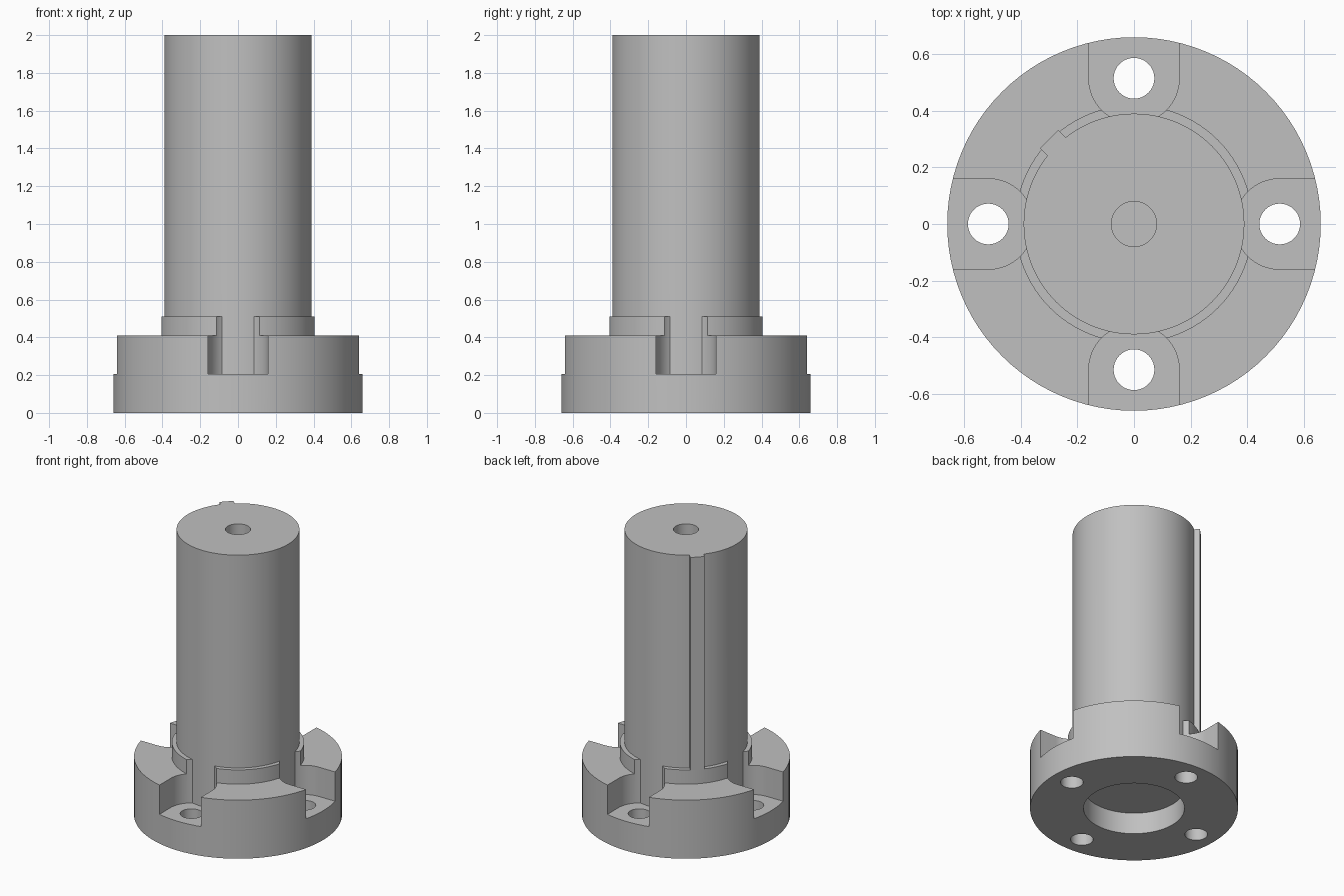
import bpy
import bmesh
from math import cos, sin, pi, radians

cube = bpy.data.objects.get("Cube")
if cube:
    bpy.data.objects.remove(cube, do_unlink=True)

# Single grey metal colour
GREY = (0.53, 0.53, 0.53, 1.0)
metal = bpy.data.materials.new("grey_metal")
metal.use_nodes = True
metal.diffuse_color = GREY
metal.node_tree.nodes["Principled BSDF"].inputs["Base Color"].default_value = GREY

# Main dimensions
FLANGE_R, COLLAR_R, SHAFT_R = 0.66, 0.42, 0.39
FLANGE_TOP, COLLAR_TOP, SHAFT_TOP = 0.41, 0.51, 2.0
SLOT_R, SLOT_FLOOR = 0.16, 0.205
BOLT_CIRCLE, BOLT_R = 0.515, 0.072


def arc(radius, cx=0.0, start=0.0, sweep=2 * pi, steps=96, closed=True):
    count = steps if closed else steps + 1
    return [(cx + radius * cos(start + sweep * i / steps),
             radius * sin(start + sweep * i / steps)) for i in range(count)]


def turn(points, angle):
    c, s = cos(angle), sin(angle)
    return [(x * c - y * s, x * s + y * c) for x, y in points]


def prism(name, outline, bottom, top):
    """Extrude a flat outline between two heights."""
    bm = bmesh.new()
    face = bm.faces.new([bm.verts.new((x, y, bottom)) for x, y in outline])
    extruded = bmesh.ops.extrude_face_region(bm, geom=[face])["geom"]
    for v in extruded:
        if isinstance(v, bmesh.types.BMVert):
            v.co.z = top
    bmesh.ops.recalc_face_normals(bm, faces=bm.faces)
    mesh = bpy.data.meshes.new(name)
    bm.to_mesh(mesh)
    bm.free()
    mesh.materials.append(metal)
    obj = bpy.data.objects.new(name, mesh)
    bpy.context.collection.objects.link(obj)
    return obj


def combine(target, tool, operation):
    """Apply an exact boolean and discard the tool."""
    mod = target.modifiers.new(operation.lower(), "BOOLEAN")
    mod.operation = operation
    mod.solver = "EXACT"
    mod.object = tool
    tool.hide_render = True
    bpy.context.view_layer.objects.active = target
    bpy.ops.object.modifier_apply(modifier=mod.name)
    bpy.data.objects.remove(tool, do_unlink=True)


# Round flange with a raised collar
body = prism("flanged_shaft", arc(FLANGE_R), 0, FLANGE_TOP)
combine(body, prism("collar", arc(COLLAR_R), 0.1, COLLAR_TOP), "UNION")

# Four U-shaped bolt pockets open to the rim
pocket = arc(SLOT_R, BOLT_CIRCLE, pi / 2, pi, 32, closed=False)
pocket += [(0.8, -SLOT_R), (0.8, SLOT_R)]
for i in range(4):
    cutter = prism("pocket_cutter", turn(pocket, i * pi / 2), SLOT_FLOOR, 0.7)
    combine(body, cutter, "DIFFERENCE")

# Shaft, and the raised key along its back right side
combine(body, prism("shaft", arc(SHAFT_R), 0.1, SHAFT_TOP), "UNION")
key = [(0.34, -0.046), (0.424, -0.046), (0.424, 0.046), (0.34, 0.046)]
combine(body, prism("key", turn(key, radians(135)), COLLAR_TOP, SHAFT_TOP), "UNION")

# Bolt holes through the flange
for i in range(4):
    hole = turn(arc(BOLT_R, BOLT_CIRCLE, steps=40), i * pi / 2)
    combine(body, prism("bolt_cutter", hole, -0.1, 0.3), "DIFFERENCE")

# Blind recess underneath and blind centre hole on top
combine(body, prism("recess_cutter", arc(0.32), -0.1, 0.15), "DIFFERENCE")
combine(body, prism("centre_cutter", arc(0.08, steps=40), 1.65, 2.1), "DIFFERENCE")

# Smooth round walls with crisp edges
bpy.ops.object.select_all(action="DESELECT")
body.select_set(True)
bpy.context.view_layer.objects.active = body
bpy.ops.object.shade_smooth_by_angle(angle=radians(30))
